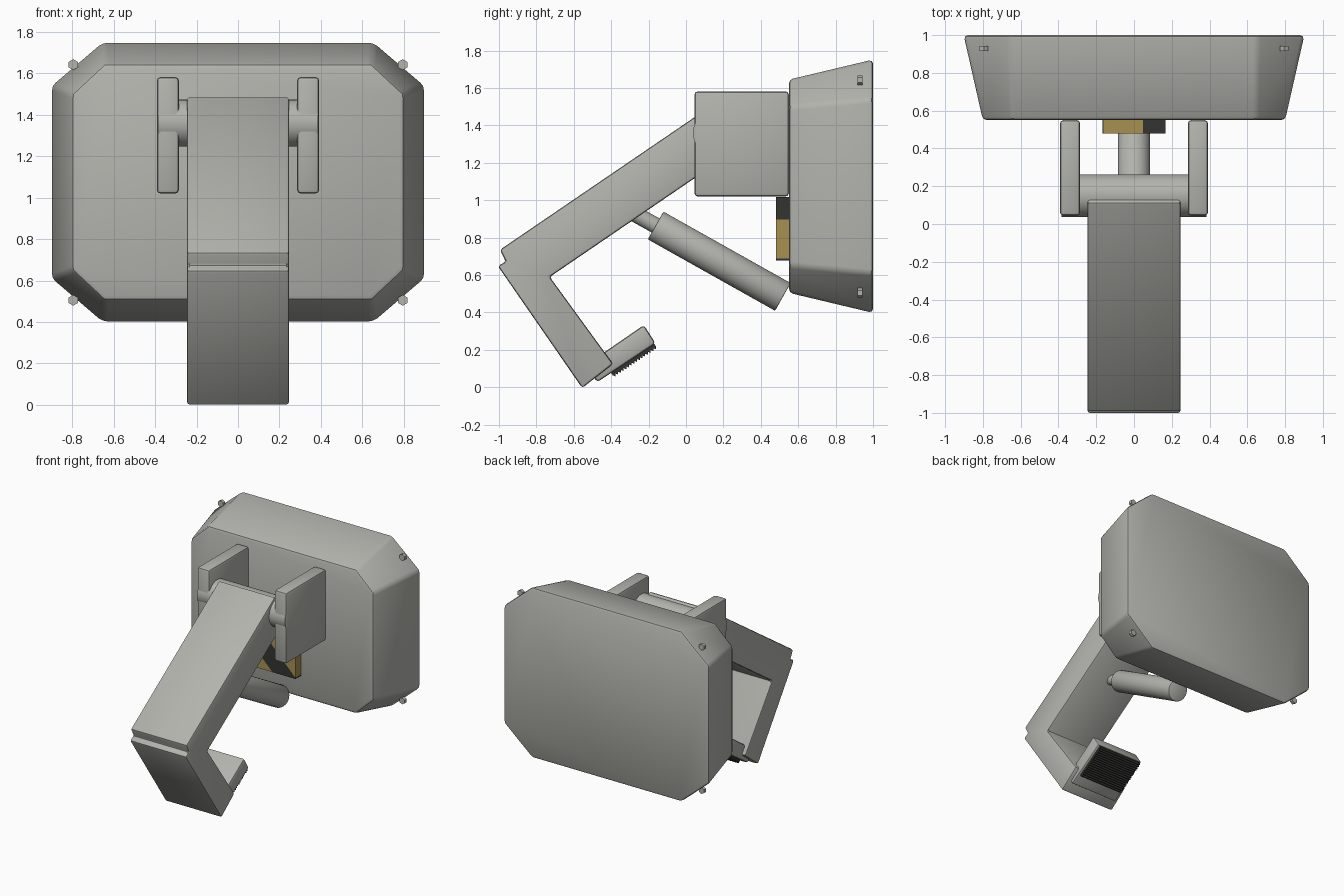
import bpy, bmesh, math
from mathutils import Vector, Matrix

if "Cube" in bpy.data.objects:
    bpy.data.objects.remove(bpy.data.objects["Cube"])


def material(name, rgb):
    m = bpy.data.materials.new(name)
    m.diffuse_color = (*rgb, 1)
    m.use_nodes = True
    m.node_tree.nodes["Principled BSDF"].inputs["Base Color"].default_value = m.diffuse_color
    return m


GREY = material("warm_grey_metal", (0.45, 0.45, 0.42))
GOLD = material("hazard_gold", (0.39, 0.28, 0.08))
DARK = material("dark_rubber", (0.033, 0.033, 0.031))


def finish(bm, name, mats, bevel=0.0):
    """Bevel, shade smooth except at sharp edges, and link the object."""
    bmesh.ops.recalc_face_normals(bm, faces=bm.faces)
    if bevel:
        bm.normal_update()
        sharp = [e for e in bm.edges if e.calc_face_angle(0) > 0.3]
        bmesh.ops.bevel(bm, geom=sharp, offset=bevel, segments=2, profile=0.5,
                        affect='EDGES', clamp_overlap=True)
    bm.normal_update()
    for f in bm.faces:
        f.smooth = True
    for e in bm.edges:
        e.smooth = e.calc_face_angle(0) < math.radians(32)
    me = bpy.data.meshes.new(name)
    bm.to_mesh(me)
    bm.free()
    for m in mats:
        me.materials.append(m)
    ob = bpy.data.objects.new(name, me)
    bpy.context.collection.objects.link(ob)
    return ob


def loft(name, ring_a, ring_b, mat, bevel=0.0):
    """Solid between two matching rings of points."""
    bm = bmesh.new()
    a = [bm.verts.new(p) for p in ring_a]
    b = [bm.verts.new(p) for p in ring_b]
    bm.faces.new(a)
    bm.faces.new(b[::-1])
    n = len(a)
    for i in range(n):
        j = (i + 1) % n
        bm.faces.new((a[i], b[i], b[j], a[j]))
    return finish(bm, name, [mat], bevel)


def prism(name, profile, x0, x1, mat, bevel=0.0):
    """Side (y, z) profile pushed across x."""
    return loft(name, [(x0, y, z) for y, z in profile],
                [(x1, y, z) for y, z in profile], mat, bevel)


def cylinder(name, p, q, r, mat, segs=32, bevel=0.0):
    p, q = Vector(p), Vector(q)
    d = q - p
    bm = bmesh.new()
    rot = d.to_track_quat('Z', 'Y').to_matrix().to_4x4()
    bmesh.ops.create_cone(bm, cap_ends=True, segments=segs, radius1=r, radius2=r,
                          depth=d.length, matrix=Matrix.Translation((p + q) / 2) @ rot)
    return finish(bm, name, [mat], bevel)


# Main housing: tapered octagon, wider at the back
def octagon(y, wide, high, cut_x, cut_z, zc=1.075):
    pts = [(cut_x, high), (wide, cut_z), (wide, -cut_z), (cut_x, -high),
           (-cut_x, -high), (-wide, -cut_z), (-wide, cut_z), (-cut_x, high)]
    return [(x, y, zc + z) for x, z in pts]


loft("housing", octagon(0.55, 0.80, 0.57, 0.645, 0.425),
     octagon(1.0, 0.902, 0.677, 0.655, 0.467), GREY, 0.022)

# Hexagonal bolts on the housing corners
for sx in (-1, 1):
    for z in (0.505, 1.642):
        cylinder("corner_bolt", (sx * 0.795, 0.917, z), (sx * 0.795, 0.943, z),
                 0.026, GREY, 6)

# Bracket plates that carry the hinge
plate = [(0.045, 1.02), (0.55, 1.02), (0.55, 1.582), (0.045, 1.582)]
for side, x0, x1 in (("left", -0.392, -0.285), ("right", 0.285, 0.392)):
    prism(side + "_bracket", plate, x0, x1, GREY, 0.018)

# Hinge axle
cylinder("hinge_axle", (-0.385, 0.15, 1.36), (0.385, 0.15, 1.36), 0.113, GREY, 40)

# Bent arm with a groove at the elbow
arm = [(0.113, 1.49), (-0.995, 0.735), (-0.963, 0.672), (-1.006, 0.648),
       (-0.555, -0.004), (-0.39, 0.125), (-0.728, 0.59), (0.265, 1.267)]
prism("bent_arm", arm, -0.247, 0.247, GREY, 0.014)

# Foot at the end of the arm
foot = [(-0.475, 0.027), (-0.163, 0.235), (-0.225, 0.333), (-0.535, 0.12)]
prism("foot", foot, -0.215, 0.215, GREY, 0.016)

# Ridged grip pad under the foot
u, n, start = Vector((0.832, 0.555)), Vector((0.555, -0.832)), Vector((-0.475, 0.027))
TEETH, S0, S1 = 16, 0.09, 0.368
pad = [start + u * S1 - n * 0.005, start + u * S0 - n * 0.005]
for i in range(TEETH):
    s = S0 + (S1 - S0) * i / TEETH
    pad += [start + u * s + n * 0.016, start + u * (s + 0.5 * (S1 - S0) / TEETH) + n * 0.028]
pad.append(start + u * S1 + n * 0.016)
prism("grip_pad", [tuple(p) for p in pad], -0.195, 0.195, DARK)

# Piston: barrel and thin rod
cylinder("piston_barrel", (0, -0.1625, 0.865), (0, 0.518, 0.483), 0.085, GREY, 40, 0.006)
cylinder("piston_rod", (0, -0.34, 0.964), (0, -0.13, 0.847), 0.043, GREY, 16)

# Hazard block: cut along diagonals, striped by x + z
bm = bmesh.new()
bmesh.ops.create_cube(bm, size=1, matrix=Matrix.Translation((0, 0.525, 0.848))
                      @ Matrix.Diagonal((0.335, 0.09, 0.338, 1)))
for c in (0.645, 0.855, 1.065):
    bmesh.ops.bisect_plane(bm, geom=bm.verts[:] + bm.edges[:] + bm.faces[:],
                           plane_co=(0, 0, c), plane_no=(1, 0, 1))
for f in bm.faces:
    m = f.calc_center_median()
    f.material_index = int((m.x + m.z - 0.435) // 0.21) % 2
finish(bm, "hazard_block", [GOLD, DARK])
